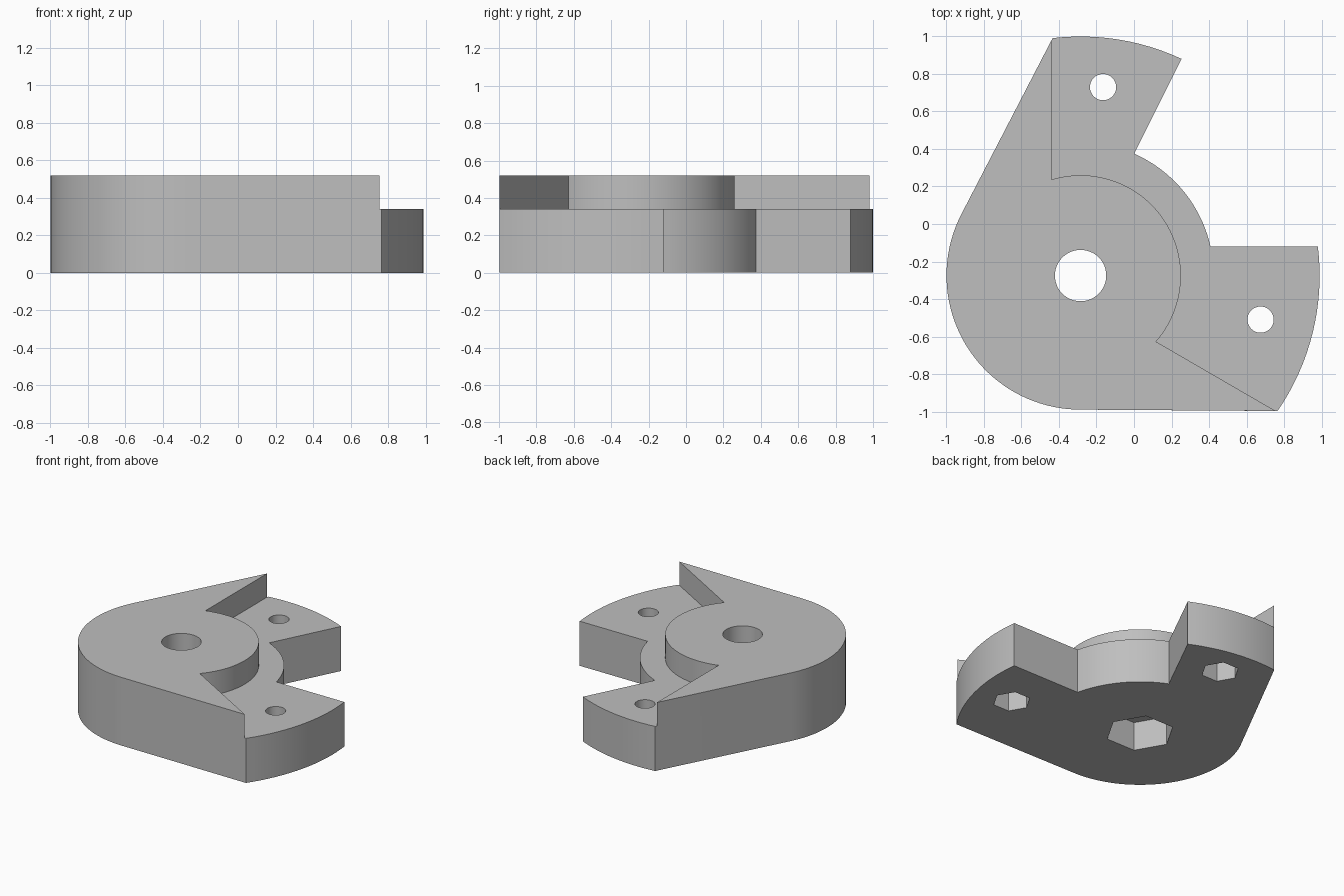
import bpy, bmesh
from math import cos, sin, radians, pi
from mathutils import Matrix

cube = bpy.data.objects.get("Cube")
if cube:
    bpy.data.objects.remove(cube)

CX, CY = -0.285, -0.275       # axis of the hub
LOW, TOP = 0.34, 0.52         # heights of the two levels
RIM, REACH, HUB = 0.715, 1.275, 0.535
SCREWS = [(-0.165, 0.73), (0.675, -0.51)]

grey = bpy.data.materials.new("light grey")
grey.use_nodes = True
grey.diffuse_color = (0.52, 0.52, 0.52, 1)
grey.node_tree.nodes["Principled BSDF"].inputs["Base Color"].default_value = grey.diffuse_color


def arc(r, start, end, steps):
    """Points on a circle about the hub axis, angles in degrees."""
    angles = [radians(start + (end - start) * i / steps) for i in range(steps + 1)]
    return [(CX + r * cos(a), CY + r * sin(a)) for a in angles]


def make_object(name, bm):
    bmesh.ops.recalc_face_normals(bm, faces=bm.faces)
    mesh = bpy.data.meshes.new(name)
    bm.to_mesh(mesh)
    bm.free()
    mesh.materials.append(grey)
    obj = bpy.data.objects.new(name, mesh)
    bpy.context.collection.objects.link(obj)
    return obj


def extrude_outline(name, outline, z0, z1):
    bm = bmesh.new()
    face = bm.faces.new([bm.verts.new((x, y, z0)) for x, y in outline])
    walls = bmesh.ops.extrude_face_region(bm, geom=[face])
    verts = [v for v in walls["geom"] if isinstance(v, bmesh.types.BMVert)]
    bmesh.ops.translate(bm, verts=verts, vec=(0, 0, z1 - z0))
    return make_object(name, bm)


def cut(obj, x, y, r, z1, sides):
    """Cut a round or hexagonal hole from below the floor up to z1."""
    z0 = -0.1
    bm = bmesh.new()
    bmesh.ops.create_cone(bm, cap_ends=True, segments=sides, radius1=r, radius2=r, depth=z1 - z0,
                          matrix=Matrix.Translation((x, y, (z0 + z1) / 2))
                          @ Matrix.Rotation(pi / 2, 4, "Z"))
    cutter = make_object("hole_cutter", bm)
    cutter.hide_render = True
    mod = obj.modifiers.new("hole", "BOOLEAN")
    mod.operation, mod.solver, mod.object = "DIFFERENCE", "EXACT", cutter
    bpy.context.view_layer.objects.active = obj
    bpy.ops.object.modifier_apply(modifier=mod.name)
    bpy.data.objects.remove(cutter)


# Lower plate: rounded back, two lobes, and a round notch between them
rim = arc(RIM, 152.7, 270, 40)
base = extrude_outline("base_plate", rim + arc(REACH, -34.5, 7, 16)
                       + arc(0.71, 12.6, 66.3, 20) + arc(REACH, 65, 96.7, 12), 0, LOW)

# Raised wall with the round hub
raised = extrude_outline("raised_hub", rim + [(0.755, -0.997)]
                         + arc(HUB, -41.2, 106.9, 48) + [(-0.44, 0.98)], LOW, TOP)

# Centre bore through both levels, with a nut pocket underneath
for part in (base, raised):
    cut(part, CX, CY, 0.137, TOP + 0.1, 48)
cut(base, CX, CY, 0.24, 0.22, 6)

# Screw holes in the lobes, with smaller nut pockets
for x, y in SCREWS:
    cut(base, x, y, 0.07, TOP, 32)
    cut(base, x, y, 0.132, 0.2, 6)

# Smooth curved walls, crisp corners
for part in (base, raised):
    bpy.ops.object.select_all(action="DESELECT")
    part.select_set(True)
    bpy.context.view_layer.objects.active = part
    bpy.ops.object.shade_smooth_by_angle(angle=radians(20))
